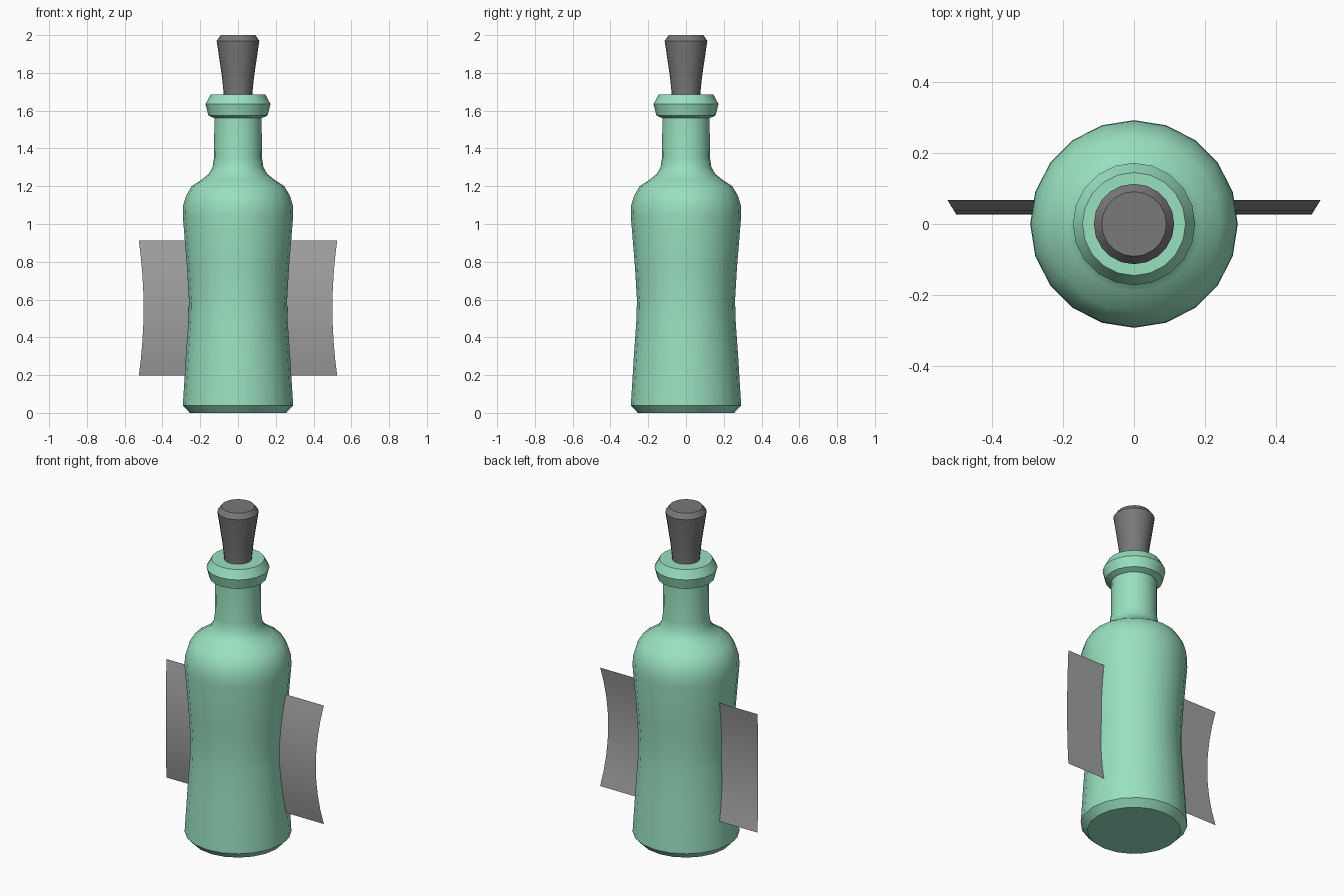
import bpy, bmesh, math

if "Cube" in bpy.data.objects:
    bpy.data.objects.remove(bpy.data.objects["Cube"])

SIDES = 20


def material(name, srgb):
    m = bpy.data.materials.new(name)
    lin = [c / 12.92 if c <= 0.04045 else ((c + 0.055) / 1.055) ** 2.4 for c in srgb]
    m.diffuse_color = (*lin, 1.0)
    m.use_nodes = True
    m.node_tree.nodes["Principled BSDF"].inputs["Base Color"].default_value = m.diffuse_color
    return m


def finish(bm, name, mat):
    mesh = bpy.data.meshes.new(name)
    bm.to_mesh(mesh)
    bm.free()
    obj = bpy.data.objects.new(name, mesh)
    bpy.context.collection.objects.link(obj)
    mesh.materials.append(mat)
    bpy.ops.object.select_all(action='DESELECT')
    obj.select_set(True)
    bpy.context.view_layer.objects.active = obj
    bpy.ops.object.shade_smooth_by_angle(angle=math.radians(35))
    return obj


def lathe(name, profile, mat):
    """Turn a (radius, height) profile about the z axis and cap both ends."""
    bm = bmesh.new()
    rings = []
    for r, z in profile:
        rings.append([bm.verts.new((r * math.cos(2 * math.pi * i / SIDES),
                                    r * math.sin(2 * math.pi * i / SIDES), z))
                      for i in range(SIDES)])
    for a, b in zip(rings, rings[1:]):
        for i in range(SIDES):
            j = (i + 1) % SIDES
            bm.faces.new((a[i], a[j], b[j], b[i]))
    bm.faces.new(rings[0][::-1])
    bm.faces.new(rings[-1])
    return finish(bm, name, mat)


green = material("mint glass", (0.60, 0.88, 0.75))
dark = material("dark grey stopper", (0.47, 0.47, 0.47))
grey = material("grey label", (0.63, 0.63, 0.63))

# Bottle: base bevel, waisted body, shoulder, neck and flared lip
lathe("bottle", [
    (0.255, 0.0), (0.292, 0.04), (0.276, 0.30), (0.262, 0.50), (0.260, 0.60),
    (0.270, 0.77), (0.292, 1.04), (0.290, 1.10), (0.275, 1.15), (0.245, 1.20),
    (0.190, 1.237), (0.155, 1.265), (0.135, 1.30), (0.127, 1.35), (0.125, 1.56),
    (0.157, 1.575), (0.172, 1.635), (0.145, 1.685)], green)

# Stopper: flared plug with a bevelled top
lathe("stopper", [
    (0.074, 1.64), (0.077, 1.70), (0.085, 1.78), (0.113, 1.97), (0.091, 2.0)], dark)

# Label wings: thin sheets bowed along their height, mirrored left to right
bm = bmesh.new()
STEPS = 8
rows = []
for i in range(STEPS + 1):
    t = 2 * i / STEPS - 1
    y, z = 0.027 + 0.041 * t * t, 0.555 + 0.357 * t
    rows.append([bm.verts.new((x, y, z)) for x in (0.2, 0.50 + 0.025 * t * t)])
for a, b in zip(rows, rows[1:]):
    bm.faces.new((a[0], a[1], b[1], b[0]))
wings = finish(bm, "label_wings", grey)
wings.modifiers.new("mirror", 'MIRROR').use_axis[0] = True
